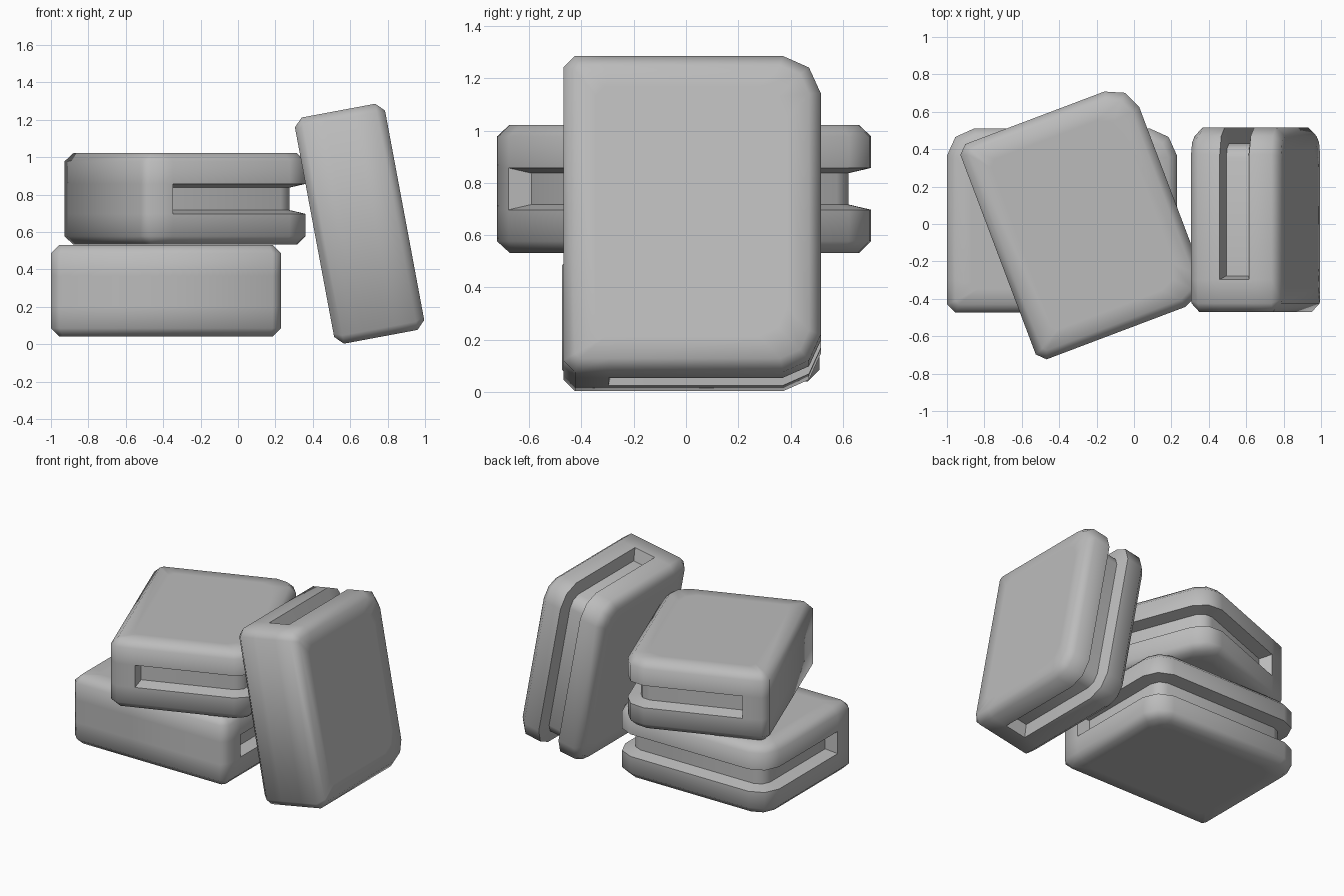
import bpy, bmesh, math
from mathutils import Vector

cube = bpy.data.objects.get("Cube")
if cube:
    bpy.data.objects.remove(cube, do_unlink=True)

# Block proportions
HX, HY, HZ = 0.615, 0.4925, 0.245      # half sizes
CHAMFER = 0.045                        # rim and front corners
ROUND = 0.145                          # wide back corners
SLOT_Y, SLOT_H, DEPTH, TAPER = -0.32, 0.08, 0.085, 0.02

grey = bpy.data.materials.new("stone_grey")
grey.use_nodes = True
COLOUR = (0.5, 0.5, 0.5, 1)
grey.diffuse_color = COLOUR
grey.node_tree.nodes["Principled BSDF"].inputs["Base Color"].default_value = COLOUR


def plan_outline():
    """Counter-clockwise plan, starting at the right end of the slot."""
    right_back = [(HX, SLOT_Y), (HX, HY - ROUND),
                  (HX - CHAMFER, HY - CHAMFER), (HX - ROUND, HY)]
    right_front = [(HX - CHAMFER, -HY), (HX, -HY + CHAMFER)]
    mirror = lambda pts: [(-x, y) for x, y in reversed(pts)]
    pts = right_back + mirror(right_back) + mirror(right_front) + right_front
    return [Vector(p) for p in pts]


def inset(pts, d):
    """Mitred inward offset of a counter-clockwise outline."""
    out = []
    for i, p in enumerate(pts):
        a = (p - pts[i - 1]).normalized()
        b = (pts[(i + 1) % len(pts)] - p).normalized()
        na, nb = Vector((-a.y, a.x)), Vector((-b.y, b.x))
        out.append(p + (na + nb) * d / (1 + na.dot(nb)))
    return out


def make_block(name, location, rotation):
    bm = bmesh.new()
    outline = plan_outline()
    count = len(outline)
    rim = inset(outline, CHAMFER)
    cap = [Vector((p.x * 0.79, p.y * 0.74)) for p in outline]

    def ring(pts, z):
        return [bm.verts.new((p.x, p.y, z)) for p in pts]

    def bridge(low, high, edges):
        for i in edges:
            j = (i + 1) % len(low)
            bm.faces.new((low[i], low[j], high[j], high[i]))

    # Lower and upper shells, from the slot lip to the flat cap
    levels = [(outline, SLOT_H), (outline, HZ - CHAMFER), (rim, HZ), (cap, HZ)]
    lower = [ring(pts, -z) for pts, z in levels]
    upper = [ring(pts, z) for pts, z in levels]
    for a, b in zip(lower, lower[1:]):
        bridge(b, a, range(count))
    for a, b in zip(upper, upper[1:]):
        bridge(a, b, range(count))
    bm.faces.new(upper[-1])
    bm.faces.new(lower[-1][::-1])

    # Solid front part, then the groove round the back and along both sides
    groove = 8
    bridge(lower[0], upper[0], range(groove - 1, count))
    floor = inset(outline, DEPTH)[:groove]
    for end in (0, -1):
        floor[end].y += TAPER
    floor_low = ring(floor, -SLOT_H + TAPER)
    floor_high = ring(floor, SLOT_H - TAPER)
    lip_low, lip_high = lower[0][:groove], upper[0][:groove]
    edges = range(groove - 1)
    bridge(lip_low, floor_low, edges)
    bridge(floor_low, floor_high, edges)
    bridge(floor_high, lip_high, edges)
    for i in (0, groove - 1):
        bm.faces.new((lip_low[i], floor_low[i], floor_high[i], lip_high[i]))
    bmesh.ops.recalc_face_normals(bm, faces=bm.faces)

    mesh = bpy.data.meshes.new(name)
    bm.to_mesh(mesh)
    bm.free()
    mesh.materials.append(grey)
    obj = bpy.data.objects.new(name, mesh)
    bpy.context.collection.objects.link(obj)
    obj.location = location
    obj.rotation_euler = [math.radians(a) for a in rotation]
    return obj


# Two stacked blocks and one leaning against them
blocks = [
    make_block("bottom_block", (-0.385, 0.018, 0.285), (0, 0, 0)),
    make_block("top_block", (-0.266, 0.01, 0.777), (0, 0, -69.3)),
    make_block("leaning_block", (0.65, 0.023, 0.644), (0, -100.6, 0)),
]

bpy.ops.object.select_all(action='DESELECT')
for block in blocks:
    block.select_set(True)
bpy.context.view_layer.objects.active = blocks[0]
bpy.ops.object.shade_smooth_by_angle(angle=math.radians(55))
